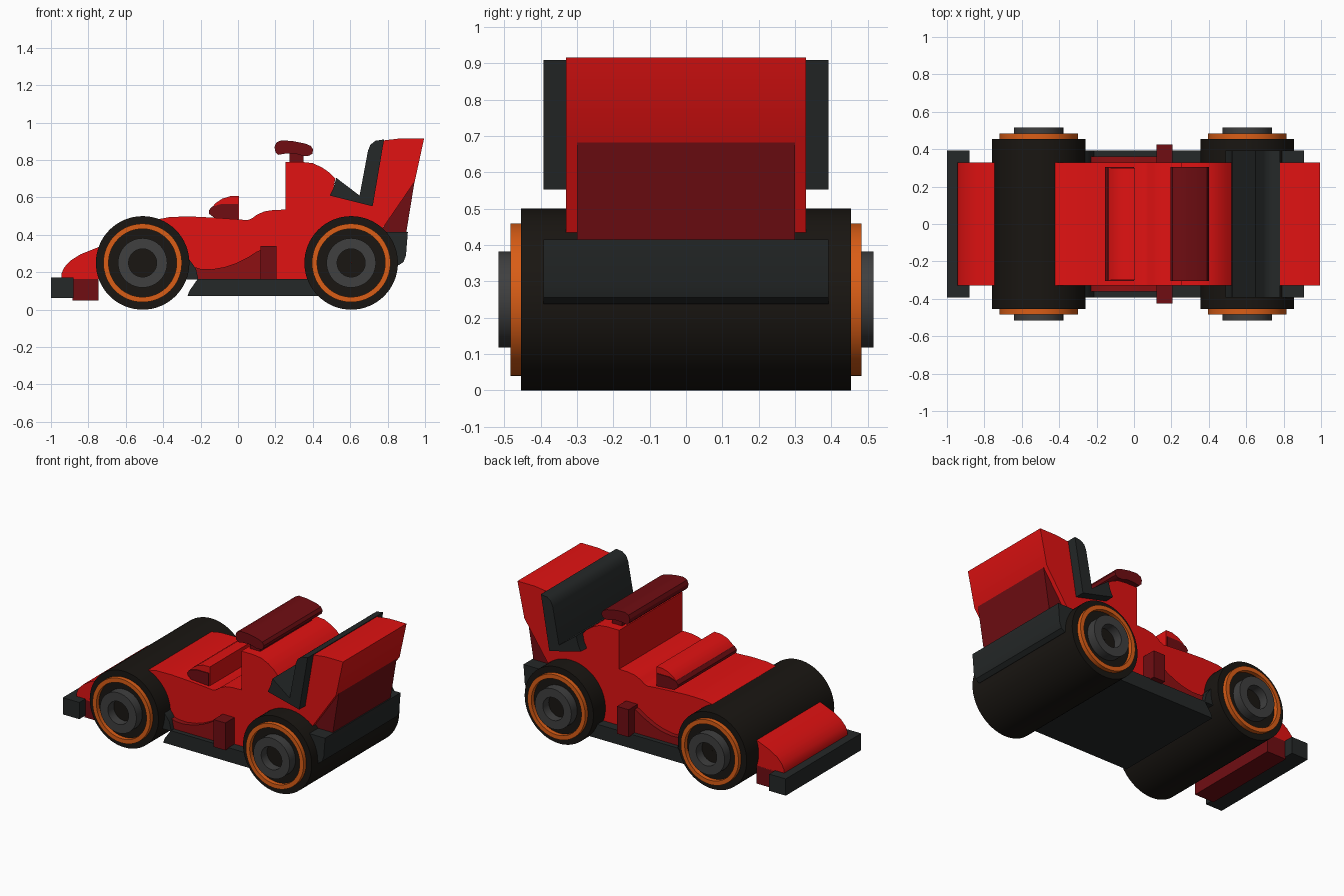
import bpy, bmesh, math


def material(name, r, g, b):
    m = bpy.data.materials.new(name)
    m.diffuse_color = (r, g, b, 1)
    return m


RED = material("red", 0.75, 0.006, 0.006)
DEEP = material("deep_red", 0.16, 0.004, 0.006)
POD = material("pod_red", 0.27, 0.005, 0.006)
GREY = material("dark_grey", 0.018, 0.021, 0.021)
RUBBER = material("rubber", 0.010, 0.008, 0.006)
ORANGE = material("orange", 0.70, 0.11, 0.008)
METAL = material("metal", 0.05, 0.05, 0.05)


def finish(name, bm, mat):
    bmesh.ops.recalc_face_normals(bm, faces=bm.faces[:])
    me = bpy.data.meshes.new(name)
    bm.to_mesh(me)
    bm.free()
    me.materials.append(mat)
    ob = bpy.data.objects.new(name, me)
    bpy.context.collection.objects.link(ob)
    bpy.ops.object.select_all(action='DESELECT')
    ob.select_set(True)
    bpy.context.view_layer.objects.active = ob
    bpy.ops.object.shade_smooth_by_angle(angle=math.radians(32))
    return ob


def extrude(name, pts, y0, y1, mat):
    """Side profile (x, z) extruded from y0 to y1."""
    bm = bmesh.new()
    face = bm.faces.new([bm.verts.new((x, y0, z)) for x, z in pts])
    new = bmesh.ops.extrude_face_region(bm, geom=[face])["geom"]
    verts = [v for v in new if isinstance(v, bmesh.types.BMVert)]
    bmesh.ops.translate(bm, verts=verts, vec=(0, y1 - y0, 0))
    return finish(name, bm, mat)


def wide(name, pts, w, mat):
    return extrude(name, pts, -w, w, mat)


def box(x0, x1, z0, z1):
    return [(x0, z0), (x1, z0), (x1, z1), (x0, z1)]


def lathe(name, profile, cx, mat, n=64):
    """Closed (radius, y) loop revolved around the axle."""
    bm = bmesh.new()
    rings = []
    for r, y in profile:
        rings.append([bm.verts.new((cx + r * math.cos(2 * math.pi * i / n), y,
                                    0.25 + r * math.sin(2 * math.pi * i / n))) for i in range(n)])
    for a, b in zip(rings, rings[1:] + rings[:1]):
        for i in range(n):
            j = (i + 1) % n
            bm.faces.new((a[i], a[j], b[j], b[i]))
    return finish(name, bm, mat)


# Main body with nose, cockpit, engine cover and rear wing
wide("body", [
    (-0.945, 0.165), (-0.945, 0.19), (-0.93, 0.225), (-0.895, 0.263), (-0.84, 0.297),
    (-0.74, 0.337), (-0.58, 0.42), (-0.43, 0.483), (-0.36, 0.496), (-0.25, 0.498),
    (-0.13, 0.492), (0.0, 0.483), (0.05, 0.478), (0.075, 0.488), (0.10, 0.507),
    (0.14, 0.525), (0.19, 0.533), (0.255, 0.535), (0.255, 0.79), (0.34, 0.79),
    (0.40, 0.783), (0.45, 0.76), (0.49, 0.732), (0.52, 0.70), (0.51, 0.65), (0.49, 0.61),
    (0.72, 0.555), (0.78, 0.905), (0.87, 0.916), (0.995, 0.916), (0.945, 0.685),
    (0.77, 0.43), (0.72, 0.165)], 0.33, RED)
wide("rear_panel", [(0.944, 0.685), (0.90, 0.415), (0.76, 0.415)], 0.30, DEEP)

# Dark spoiler plate in front of the rear wing
wide("spoiler", [
    (0.525, 0.705), (0.65, 0.61), (0.695, 0.85), (0.708, 0.882), (0.735, 0.903), (0.781, 0.91),
    (0.72, 0.553), (0.49, 0.61), (0.51, 0.65)], 0.392, GREY)

# Bumpers and floor
wide("front_bumper", box(-1.0, -0.88, 0.062, 0.172), 0.392, GREY)
wide("front_wing", box(-0.885, -0.745, 0.05, 0.17), 0.33, DEEP)
wide("rear_bumper", [(0.72, 0.415), (0.908, 0.415), (0.898, 0.29), (0.885, 0.255), (0.86, 0.238),
                     (0.72, 0.238)], 0.392, GREY)
wide("floor", [(-0.27, 0.072), (-0.26, 0.10), (-0.215, 0.165), (0.42, 0.165),
               (0.50, 0.072)], 0.392, GREY)
wide("floor_lip", [(-0.30, 0.29), (-0.262, 0.27), (-0.225, 0.22), (-0.212, 0.162), (-0.32, 0.162)],
     0.392, GREY)

# Windscreen and dashboard roll
wide("windscreen", [(0.005, 0.48), (0.005, 0.607), (-0.04, 0.607), (-0.085, 0.593), (-0.12, 0.57),
                    (-0.14, 0.545), (-0.04, 0.545), (-0.04, 0.48)], 0.30, RED)
wide("dashboard_roll", [(0.0, 0.48), (0.0, 0.565), (-0.09, 0.565), (-0.14, 0.55), (-0.156, 0.53),
                        (-0.155, 0.512), (-0.13, 0.495), (-0.12, 0.48)], 0.305, DEEP)

# Top wing on a stem
wide("top_stem", box(0.275, 0.35, 0.77, 0.85), 0.27, DEEP)
wide("top_wing", [
    (0.215, 0.828), (0.20, 0.843), (0.195, 0.87), (0.205, 0.893), (0.23, 0.905), (0.29, 0.902),
    (0.36, 0.888), (0.39, 0.875), (0.402, 0.855), (0.397, 0.833), (0.38, 0.823), (0.35, 0.822),
    (0.30, 0.836), (0.25, 0.834)], 0.305, DEEP)

# Side pods with intake posts
for side, s in (("left", 1), ("right", -1)):
    extrude(side + "_side_pod", [
        (-0.24, 0.165), (-0.24, 0.23), (-0.20, 0.218), (-0.14, 0.216), (-0.07, 0.228),
        (-0.01, 0.248), (0.05, 0.278), (0.10, 0.31), (0.15, 0.33), (0.15, 0.165)],
        s * 0.28, s * 0.362, POD)
    extrude(side + "_intake_post", box(0.12, 0.205, 0.16, 0.34), s * 0.30, s * 0.425, DEEP)

# Full-width wheel rollers with rims and hubs
for end, cx in (("front", -0.51), ("rear", 0.605)):
    lathe(end + "_tyre", [(0.001, -0.455), (0.25, -0.455), (0.25, 0.455), (0.001, 0.455)], cx, RUBBER)
    for side, s in (("left", 1), ("right", -1)):
        name = end + "_" + side
        lathe(name + "_rim", [(0.182, s * 0.45), (0.21, s * 0.45), (0.21, s * 0.483),
                              (0.182, s * 0.483)], cx, ORANGE)
        lathe(name + "_hub", [(0.075, s * 0.45), (0.132, s * 0.45), (0.132, s * 0.516),
                              (0.075, s * 0.516)], cx, METAL)
